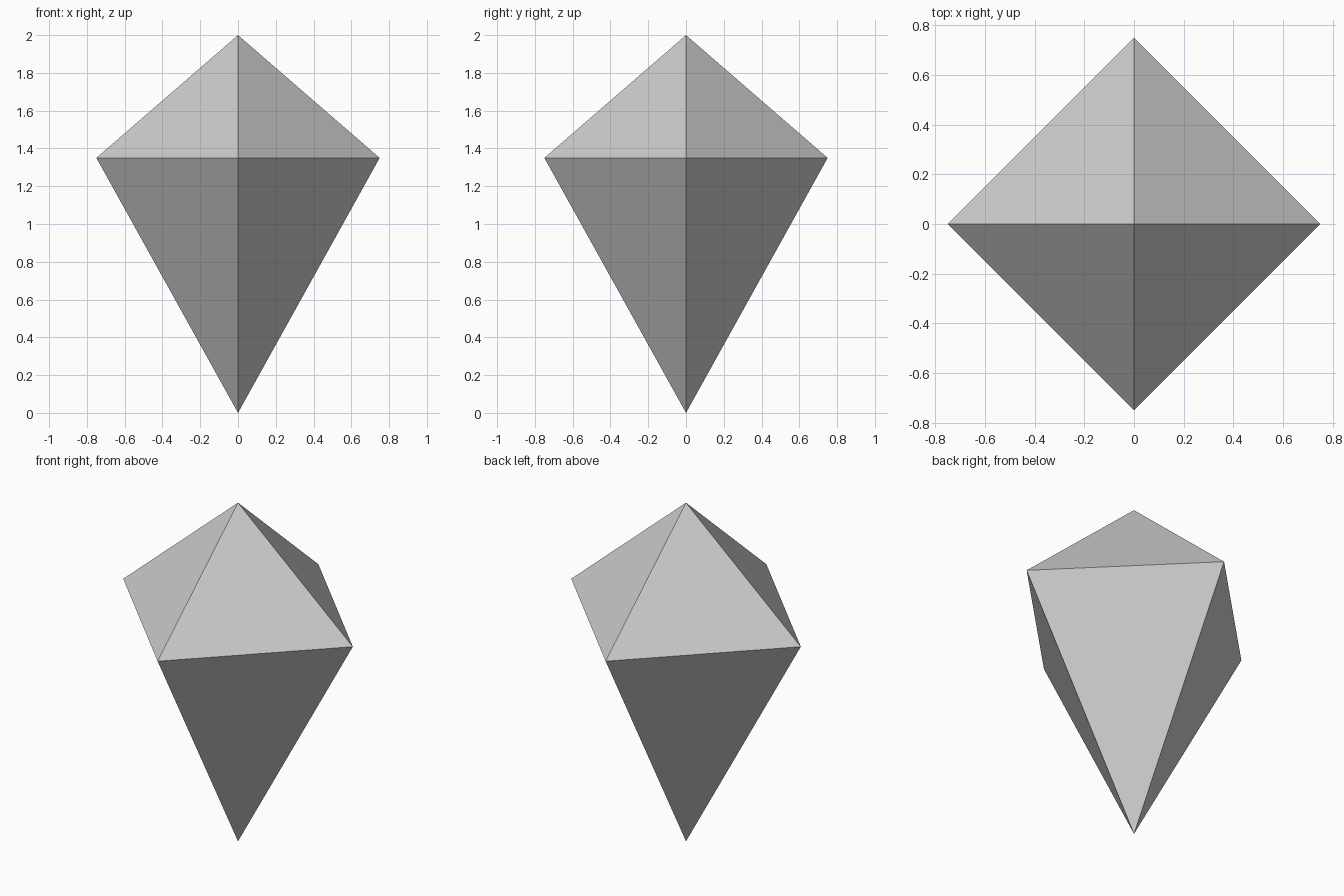
import bpy, bmesh
from math import cos, sin, pi

if "Cube" in bpy.data.objects:
    bpy.data.objects.remove(bpy.data.objects["Cube"])

SIDES, RADIUS, GIRDLE_Z, HEIGHT = 4, 0.75, 1.35, 2.0

bm = bmesh.new()

# Square girdle with its corners on the axes
ring = [bm.verts.new((RADIUS * cos(2 * pi * i / SIDES),
                      RADIUS * sin(2 * pi * i / SIDES), GIRDLE_Z))
        for i in range(SIDES)]

# Short upper pyramid and long lower pyramid
for z in (HEIGHT, 0.0):
    tip = bm.verts.new((0, 0, z))
    for i in range(SIDES):
        bm.faces.new((ring[i], ring[(i + 1) % SIDES], tip))

bmesh.ops.recalc_face_normals(bm, faces=bm.faces[:])

mesh = bpy.data.meshes.new("crystal")
bm.to_mesh(mesh)
bm.free()
bpy.context.collection.objects.link(bpy.data.objects.new("crystal", mesh))
